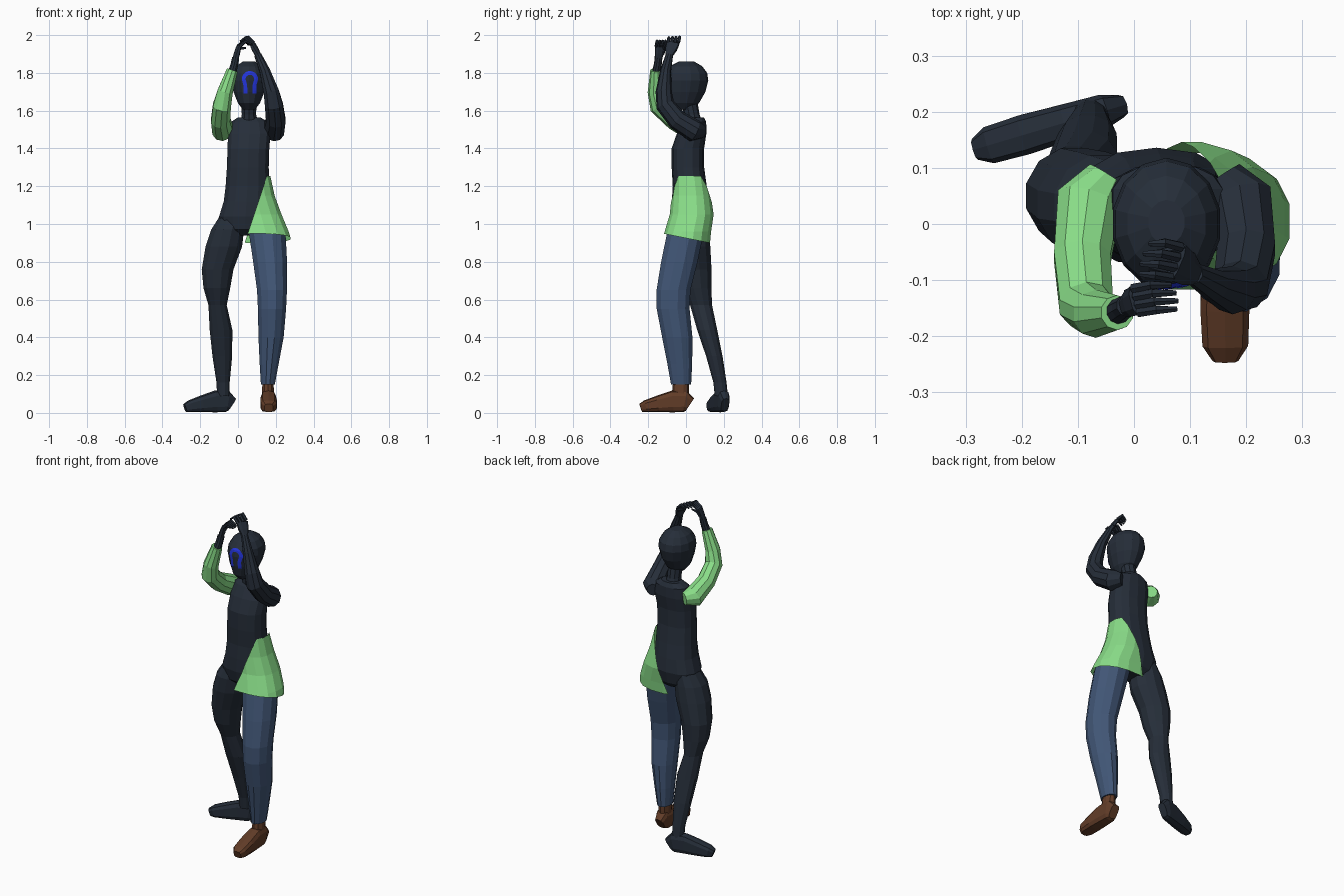
import bpy, bmesh, math
from mathutils import Vector as V


def material(name, rgb):
    m = bpy.data.materials.new(name)
    m.diffuse_color = (*rgb, 1)
    return m


DARK = material("dark navy", (0.019, 0.027, 0.041))
GREEN = material("light green", (0.25, 0.72, 0.245))
DENIM = material("denim blue", (0.054, 0.095, 0.185))
BROWN = material("brown leather", (0.122, 0.046, 0.021))
BLUE = material("bright blue", (0.017, 0.035, 0.72))


def finish(name, bm, mat):
    bmesh.ops.recalc_face_normals(bm, faces=bm.faces)
    me = bpy.data.meshes.new(name)
    bm.to_mesh(me)
    bm.free()
    me.materials.append(mat)
    ob = bpy.data.objects.new(name, me)
    bpy.context.collection.objects.link(ob)
    return ob


def loft(rings, sides=12, power=1.0, ref=None, caps=True, tilt=0.0):
    """Rings are (x, y, z, rx, ry). Flat rings by default; with ref they stand across the path."""
    bm = bmesh.new()
    centres = [V(r[:3]) for r in rings]
    loops = []
    for k, r in enumerate(rings):
        u, w = V((1, 0, 0)), V((0, 1, 0))
        if ref:
            t = (centres[min(k + 1, len(rings) - 1)] - centres[max(k - 1, 0)]).normalized()
            u = V(ref) - t * t.dot(V(ref))
            u.normalize()
            w = t.cross(u)
        loop = []
        for i in range(sides):
            a = 2 * math.pi * (i + 0.5) / sides
            c, s = math.cos(a), math.sin(a)
            p = (centres[k] + u * r[3] * math.copysign(abs(c) ** power, c)
                 + w * r[-1] * math.copysign(abs(s) ** power, s))
            if k == 0:
                p.z -= p.y * tilt
            loop.append(bm.verts.new(p))
        loops.append(loop)
    for a, b in zip(loops, loops[1:]):
        for i in range(sides):
            j = (i + 1) % sides
            bm.faces.new((a[i], a[j], b[j], b[i]))
    if caps:
        bm.faces.new(loops[0])
        bm.faces.new(loops[-1])
    return bm


# Torso, neck and head
finish("torso", loft([
    (.035, .035, .94, .09, .06), (.04, .03, .97, .13, .09), (.04, .03, 1.04, .143, .106),
    (.045, .025, 1.12, .123, .10), (.05, .02, 1.2, .118, .09), (.052, .01, 1.3, .113, .086),
    (.055, .01, 1.4, .113, .086), (.06, .03, 1.48, .115, .078), (.06, .045, 1.54, .1, .062),
    (.06, .05, 1.565, .06, .045)], 14, .85), DARK)
finish("neck", loft([(.06, .04, 1.53, .05, .048), (.058, .03, 1.58, .04, .042),
                     (.058, .015, 1.65, .042, .045)], 10), DARK)
head = finish("head", loft([
    (.058, -.02, 1.605, .032, .045), (.058, -.015, 1.64, .06, .084), (.058, -.005, 1.70, .084, .108),
    (.058, 0, 1.76, .098, .118), (.058, 0, 1.80, .093, .112), (.058, 0, 1.835, .071, .086),
    (.058, .003, 1.86, .033, .04)], 14), DARK)

# Painted arch on the face, laid just over the head surface
bpy.context.view_layer.update()
path = [(-.024, 1.692 + .014 * i) for i in range(4)]
path += [(.033 * math.cos(a), 1.766 + .034 * math.sin(a))
         for a in [math.pi * (1 - i / 12) for i in range(13)]]
path += [(.024, 1.734 - .014 * i) for i in range(4)]
bm, rows = bmesh.new(), []
for k, (x, z) in enumerate(path):
    x0, z0 = path[max(k - 1, 0)]
    x1, z1 = path[min(k + 1, len(path) - 1)]
    n = V((z0 - z1, x1 - x0)).normalized() * .01
    row = []
    for f in (-1, 0, 1):
        px, pz = x + .063 + n.x * f, z + n.y * f
        hit, loc, _, _ = head.ray_cast(V((px, -1, pz)), V((0, 1, 0)))
        row.append(bm.verts.new((px, (loc.y if hit else -.1) - .004, pz)))
    rows.append(row)
for a, b in zip(rows, rows[1:]):
    for i in range(2):
        bm.faces.new((a[i], a[i + 1], b[i + 1], b[i]))
finish("face_arch", bm, BLUE)

# Legs
finish("dark_leg", loft([
    (-.03, .035, 1.04, .07, .08), (-.055, .03, .97, .09, .095), (-.075, .035, .88, .1, .097),
    (-.108, .05, .76, .087, .088), (-.112, .06, .66, .073, .077), (-.108, .08, .57, .05, .06),
    (-.09, .112, .44, .062, .055), (-.083, .15, .3, .054, .045), (-.079, .18, .16, .036, .036),
    (-.078, .187, .09, .034, .036)], 12), DARK)
finish("denim_leg", loft([
    (.158, -.026, .15, .038, .055), (.165, -.033, .26, .052, .068), (.175, -.046, .4, .069, .083),
    (.18, -.068, .55, .077, .09), (.18, -.066, .65, .082, .093), (.17, -.035, .8, .093, .1),
    (.155, -.004, .95, .1, .1), (.14, .01, 1.02, .085, .085)], 12), DENIM)


# Feet: heel-to-toe profile of (distance, half width, height)
def foot(name, heel, toe, wide, mat):
    heel, toe = V(heel), V(toe)
    d = (toe - heel).normalized()
    length = (toe - heel).length
    rings = []
    for s, hw, h in [(0, .026, .08), (.1, .038, .115), (.35, .041, .115), (.65, .045, .088),
                     (.9, .042, .064), (1, .024, .046)]:
        p = heel + d * length * s
        rings.append((p.x, p.y, h / 2 + .003, hw * wide, h / 2))
    finish(name, loft(rings, 10, .6, ref=(-d.y, d.x, 0)), mat)


foot("brown_shoe", (.16, .02), (.163, -.24), 1.0, BROWN)
foot("dark_foot", (-.034, .207), (-.28, .134), .82, DARK)
finish("shoe_ankle", loft([(.16, -.03, .07, .036, .045), (.159, -.028, .12, .033, .045),
                           (.158, -.026, .17, .03, .042)], 10), BROWN)

# Half skirt on one hip, cut along a diagonal
bm = loft([(.105, .005, .925, .175, .124), (.104, .01, .96, .167, .125), (.083, .03, 1.05, .15, .118),
           (.063, .028, 1.15, .133, .106), (.052, .02, 1.255, .121, .094)],
          16, .85, caps=False, tilt=.2)
bmesh.ops.bisect_plane(bm, geom=bm.verts[:] + bm.edges[:] + bm.faces[:], plane_co=(.15, 0, 1.245),
                       plane_no=(.285, 0, -.095), clear_inner=True)
finish("half_skirt", bm, GREEN)

# Raised arms
finish("green_sleeve", loft([
    (-.05, .088, 1.49, .035), (-.08, .04, 1.495, .06), (-.092, -.06, 1.55, .053),
    (-.085, -.145, 1.625, .05), (-.068, -.16, 1.7, .043), (-.03, -.158, 1.815, .031)],
    10, ref=(1, 0, 0)), GREEN)
finish("dark_arm", loft([
    (.16, .088, 1.49, .035), (.188, .045, 1.493, .06), (.2, -.045, 1.55, .054),
    (.19, -.11, 1.63, .05), (.176, -.118, 1.7, .043), (.142, -.108, 1.81, .029),
    (.105, -.088, 1.895, .02)], 10, ref=(1, 0, 0)), DARK)
finish("dark_wrist", loft([(-.035, -.16, 1.79, .024), (-.02, -.15, 1.84, .021),
                           (-.012, -.145, 1.88, .02)], 10, ref=(1, 0, 0)), DARK)


# Hands: a flat palm, four bent fingers spread sideways, and a thumb
def hand(side, wrist, palm, mid, tip, spread):
    wrist, palm, mid, tip, spread = map(V, (wrist, palm, mid, tip, spread))
    half = spread.length
    finish(side + "_palm", loft([(*wrist, .019, .015), (*wrist.lerp(palm, .5), half * .95, .015),
                                 (*palm, half * 1.1, .011)], 8, .8, ref=spread), DARK)
    for i in range(4):
        f = (i - 1.5) / 1.5
        o = spread * f * .85
        reach = palm.lerp(tip, .92 if abs(f) == 1 else 1)
        finish(f"{side}_finger_{i + 1}", loft([
            (*(palm + o), .0095), (*(mid + o * 1.05), .0085), (*(reach + o), .005)],
            6, ref=spread), DARK)
    base = wrist.lerp(palm, .4) + spread * .7
    finish(side + "_thumb", loft([
        (*base, .010), (*(base.lerp(mid, .45) + spread * .5), .009),
        (*(base.lerp(tip, .65) + spread * .4), .005)], 6, ref=spread), DARK)


hand("left", (.108, -.09, 1.89), (.075, -.068, 1.958), (.046, -.062, 1.988), (.015, -.062, 1.968),
     (.01, .032, .002))
hand("right", (-.014, -.147, 1.87), (.004, -.136, 1.94), (.035, -.131, 1.968), (.076, -.13, 1.95),
     (-.006, .025, 0))
